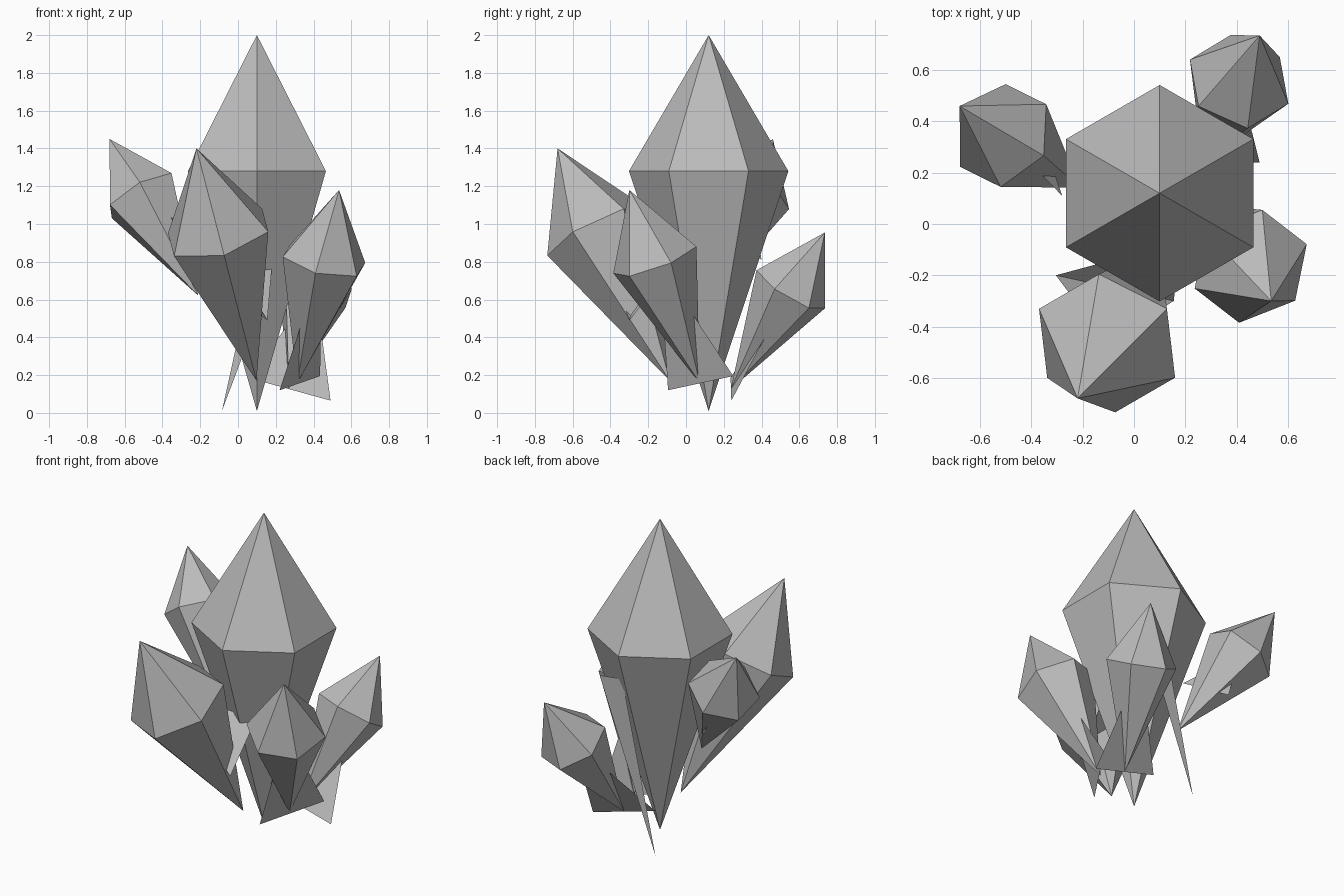
import bpy, math
from mathutils import Vector, Matrix

if "Cube" in bpy.data.objects:
    bpy.data.objects.remove(bpy.data.objects["Cube"])

grey = bpy.data.materials.new("crystal_grey")
grey.diffuse_color = (0.5, 0.5, 0.5, 1)
grey.use_nodes = True
grey.node_tree.nodes["Principled BSDF"].inputs["Base Color"].default_value = grey.diffuse_color


def add_mesh(name, verts, faces):
    me = bpy.data.meshes.new(name)
    me.from_pydata([tuple(v) for v in verts], [], faces)
    me.materials.append(grey)
    ob = bpy.data.objects.new(name, me)
    bpy.context.collection.objects.link(ob)
    return ob


def crystal(name, tip, centre, corner):
    """Six-sided double pyramid: long lower point, shorter upper point."""
    tip, centre, corner = Vector(tip), Vector(centre), Vector(corner)
    up = tip - centre
    axis = up.normalized()
    spoke = corner - centre
    spoke -= axis * spoke.dot(axis)
    spoke = spoke.normalized() * up.length * 0.586
    ring = [centre + Matrix.Rotation(i * math.pi / 3, 3, axis) @ spoke for i in range(6)]
    verts = ring + [tip, centre - up * 1.764]
    faces = []
    for i in range(6):
        j = (i + 1) % 6
        faces += [(i, j, 6), (j, i, 7)]
    add_mesh(name, verts, faces)


# Crystals: tip, centre of the widest ring, one ring corner
crystal("main_crystal", (0.10, 0.12, 2.0), (0.10, 0.12, 1.28), (0.10, 0.54, 1.28))
crystal("front_crystal", (-0.22, -0.68, 1.40), (-0.105, -0.465, 0.955), (0.16, -0.60, 0.96))
crystal("right_crystal", (0.535, -0.30, 1.18), (0.455, -0.165, 0.81), (0.41, -0.385, 0.74))
crystal("left_crystal", (-0.68, 0.46, 1.45), (-0.51, 0.345, 1.15), (-0.52, 0.15, 1.22))
crystal("back_crystal", (0.49, 0.735, 0.955), (0.41, 0.555, 0.655), (0.57, 0.65, 0.55))

# Flat shards between the crystals
add_mesh("right_shard", [(0.22, -0.095, 0.12), (0.435, 0.25, 0.195), (0.44, -0.14, 0.79)], [(0, 1, 2)])
add_mesh("back_shard", [(0.49, 0.24, 0.065), (0.05, 0.236, 0.187), (0.41, 0.555, 0.655)], [(0, 1, 2)])
add_mesh("main_shard", [(-0.085, 0.43, 0.01), (0.31, 0.43, 1.06), (0.15, 0.43, 1.08)], [(0, 1, 2)])
add_mesh("left_shard", [(-0.28, 0.11, 0.98), (-0.38, 0.40, 0.81), (-0.51, 0.345, 1.15)], [(0, 1, 2)])
add_mesh("front_shard", [(-0.305, -0.20, 0.85), (0.155, -0.30, 0.49), (0.18, -0.07, 0.78),
                         (-0.105, -0.465, 0.955)], [(0, 1, 2), (0, 3, 1)])
